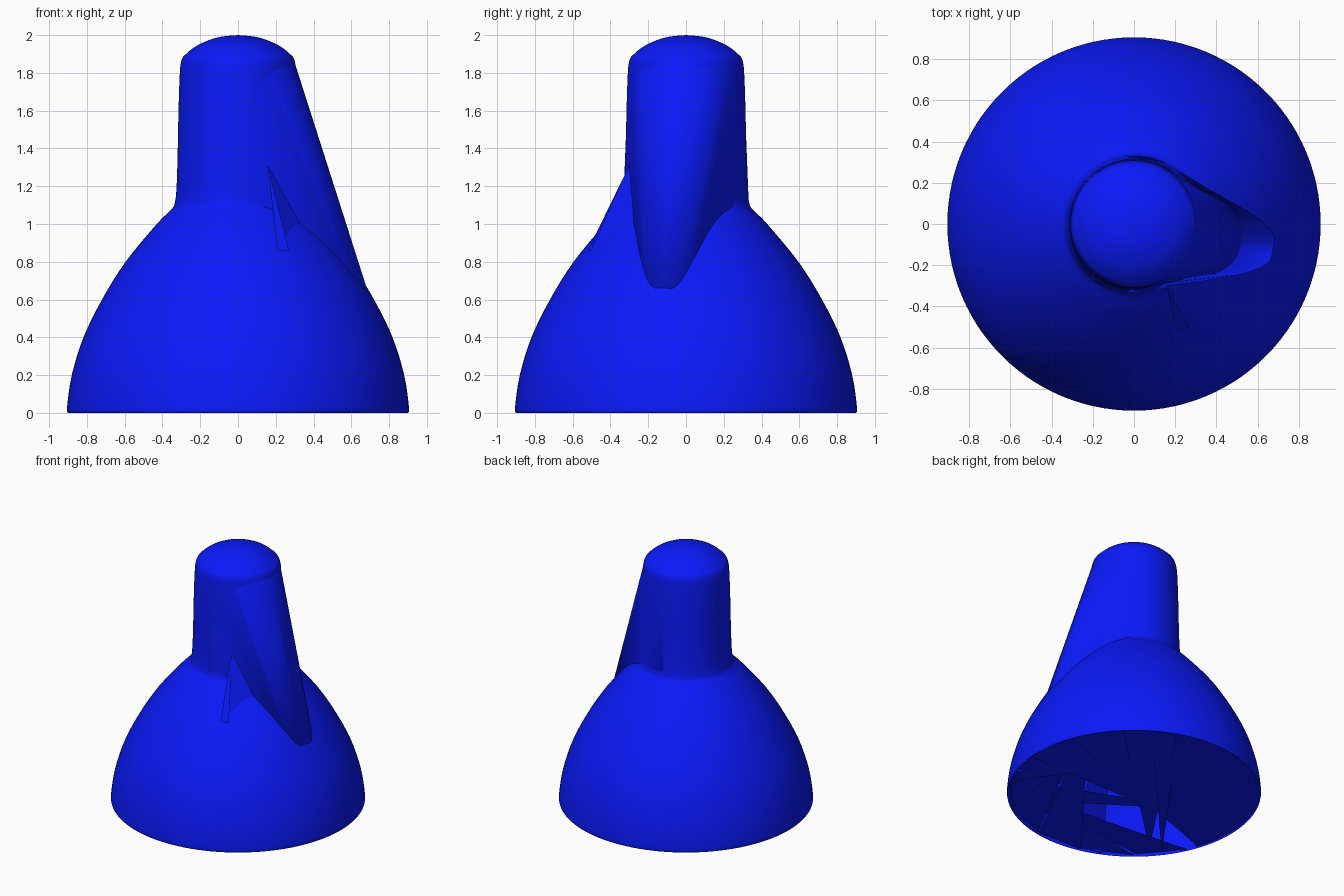
import bpy, bmesh, math, random
from mathutils import Vector

if "Cube" in bpy.data.objects:
    bpy.data.objects.remove(bpy.data.objects["Cube"])

random.seed(4)
SEG = 112
blue = bpy.data.materials.new("blue")
blue.diffuse_color = (0.003, 0.01, 0.95, 1)
blue.use_nodes = True
blue.node_tree.nodes["Principled BSDF"].inputs["Base Color"].default_value = blue.diffuse_color

DOME = [(0.90, 0), (0.905, 0.03), (0.88, 0.2), (0.818, 0.4), (0.72, 0.6),
        (0.595, 0.8), (0.43, 1.0), (0.355, 1.075)]
NECK = [(0.335, 1.11), (0.325, 1.2), (0.319, 1.4), (0.315, 1.6), (0.308, 1.8),
        (0.298, 1.87), (0.275, 1.90), (0.225, 1.94), (0.15, 1.975), (0.08, 1.993), (0, 2.0)]


def smooth_curve(pts, n=4):
    """Catmull-Rom refinement of a profile."""
    p = [Vector(q) for q in pts]
    p = [p[0]] + p + [p[-1]]
    out = []
    for a, b, c, d in zip(p, p[1:], p[2:], p[3:]):
        for i in range(n):
            t = i / n
            out.append(0.5 * (2 * b + (c - a) * t + (2 * a - 5 * b + 4 * c - d) * t * t
                              + (3 * b - a - 3 * c + d) * t ** 3))
    return out + [p[-1]]


def polar(r, a, z):
    return Vector((r * math.cos(a), r * math.sin(a), z))


def finish(name, bm, smooth=None):
    me = bpy.data.meshes.new(name)
    bm.to_mesh(me)
    bm.free()
    ob = bpy.data.objects.new(name, me)
    bpy.context.collection.objects.link(ob)
    me.materials.append(blue)
    if smooth:
        bpy.ops.object.select_all(action='DESELECT')
        ob.select_set(True)
        bpy.context.view_layer.objects.active = ob
        bpy.ops.object.shade_smooth_by_angle(angle=math.radians(smooth))
    return ob


def polygons(name, polys):
    bm = bmesh.new()
    for poly in polys:
        bm.faces.new([bm.verts.new(p) for p in poly])
    finish(name, bm)


# Bell shell: open-bottomed dome with a rounded neck
bm = bmesh.new()
chain = [bm.verts.new((q.x, 0, q.y)) for q in smooth_curve(DOME + NECK)]
edges = [bm.edges.new(e) for e in zip(chain, chain[1:])]
bmesh.ops.spin(bm, geom=chain + edges, cent=(0, 0, 0), axis=(0, 0, 1),
               angle=math.tau, steps=SEG)
bmesh.ops.remove_doubles(bm, verts=bm.verts, dist=1e-4)
bmesh.ops.recalc_face_normals(bm, faces=bm.faces)
finish("bell_shell", bm, 35)

# Side web: taut sheet stretched from the neck down to the rim
bm = bmesh.new()
for tip in ((0.875, -0.205, 0), (0.893, -0.11, 0)):
    bm.verts.new(tip)
for r, z in NECK[:7]:
    for i in range(64):
        bm.verts.new(polar(r - 0.003, math.tau * i / 64, z))
hull = bmesh.ops.convex_hull(bm, input=bm.verts)
junk = {v for v in hull["geom_interior"] + hull["geom_unused"]
        if isinstance(v, bmesh.types.BMVert)}
bmesh.ops.delete(bm, geom=list(junk), context='VERTS')
# keep only the outward facing sheet on the web side
bm.normal_update()
far = [f for f in bm.faces if abs(f.normal.z) > 0.9 or f.calc_center_median().x < -0.02]
bmesh.ops.delete(bm, geom=far, context='FACES')
finish("side_web", bm, 30)

# Torn flap beside the web
tip = (0.157, -0.30, 1.31)
polygons("torn_flap", [
    (tip, (0.21, -0.52, 0.86), (0.27, -0.50, 0.86)),
    (tip, (0.21, -0.52, 0.86), (0.37, -0.27, 0.93)),
])

# Flat sheets bridging the rim, leaving ragged gaps near the middle
sheets = [[polar(0.895, math.radians(d), 0.012) for d in range(70, 201, 5)]
          + [Vector((-0.3, -0.05, 0.03))]]
for d in range(205, 430, 25):
    a = math.radians(d)
    sheets.append((polar(0.895, a, 0.01), polar(0.895, a + 0.42, 0.02),
                   polar(0.895, a + random.uniform(1.5, 3.6), 0.06)))
polygons("rim_sheets", sheets)

# Loose shards crossing the hollow inside
wall = smooth_curve(DOME)
shards = []
for i in range(16):
    a = random.uniform(0, math.tau)
    p, q, s = (random.choice(wall[:k]) for k in (8, 12, 24))
    shards.append((polar(p.x * 0.985, a, p.y),
                   polar(q.x * 0.985, a + random.uniform(0.2, 0.5), q.y),
                   polar(s.x * 0.97, a + random.uniform(1.2, 4.6), s.y)))
polygons("inner_shards", shards)
